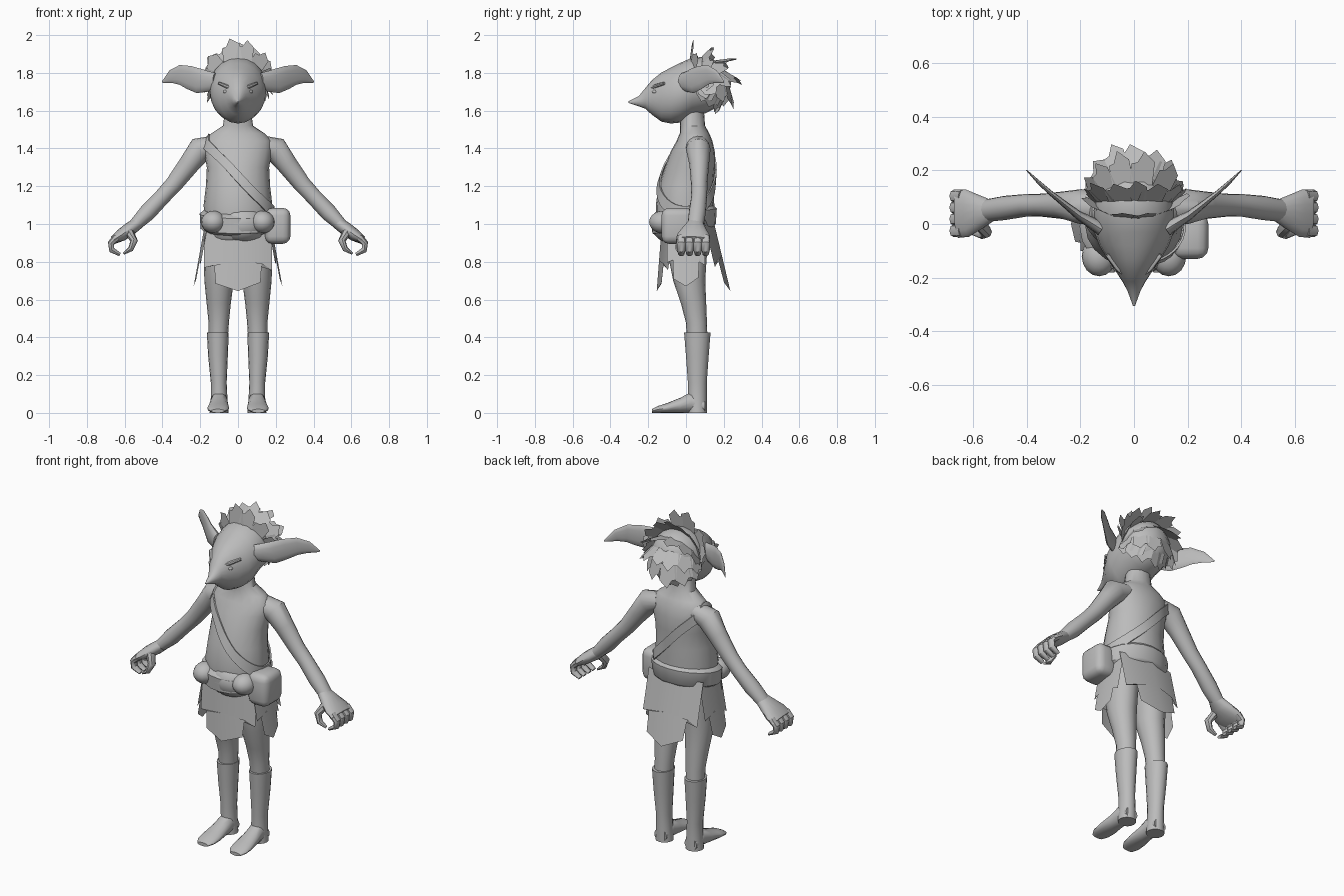
import bpy, bmesh, math, random
from mathutils import Vector, Matrix

random.seed(4)
cube = bpy.data.objects.get("Cube")
if cube:
    bpy.data.objects.remove(cube)

grey = bpy.data.materials.new("plain_grey")
grey.use_nodes = True
grey.diffuse_color = (0.5, 0.5, 0.5, 1)
grey.node_tree.nodes["Principled BSDF"].inputs["Base Color"].default_value = grey.diffuse_color
X, Y, Z = Vector((1, 0, 0)), Vector((0, 1, 0)), Vector((0, 0, 1))


def finish(name, bm, mirror=False, smooth=True):
    """Turn a bmesh into a named object, smooth except at sharp edges."""
    if smooth:
        bmesh.ops.recalc_face_normals(bm, faces=bm.faces)
    for f in bm.faces:
        f.smooth = smooth
    for e in bm.edges:
        e.smooth = len(e.link_faces) == 2 and e.calc_face_angle(0) < 0.75
    mesh = bpy.data.meshes.new(name)
    bm.to_mesh(mesh)
    bm.free()
    mesh.materials.append(grey)
    obj = bpy.data.objects.new(name, mesh)
    bpy.context.collection.objects.link(obj)
    if mirror:
        obj.modifiers.new("Mirror", "MIRROR").use_mirror_merge = False
    return obj


def loft(name, sections, hint, axis=None, n=16, mirror=False, bm=None):
    """Skin elliptical sections (x, y, z, half width, half depth along hint)."""
    own = bm is None
    bm = bm or bmesh.new()
    pts = [Vector(s[:3]) for s in sections]
    rings = []
    for i, s in enumerate(sections):
        t = axis or pts[min(i + 1, len(pts) - 1)] - pts[max(i - 1, 0)]
        t = t.normalized()
        u = hint.cross(t).normalized()
        v = t.cross(u)
        angles = [math.tau * k / n for k in range(n)]
        rings.append([bm.verts.new(pts[i] + u * s[3] * math.cos(a) + v * s[4] * math.sin(a))
                      for a in angles])
    for a, b in zip(rings, rings[1:]):
        for k in range(n):
            bm.faces.new((a[k], a[(k + 1) % n], b[(k + 1) % n], b[k]))
    bm.faces.new(rings[0])
    bm.faces.new(rings[-1])
    if own:
        return finish(name, bm, mirror)


def ball(name, centre, radii, mirror=False):
    bm = bmesh.new()
    bmesh.ops.create_uvsphere(bm, u_segments=16, v_segments=10, radius=1,
                              matrix=Matrix.Translation(centre) @ Matrix.Diagonal((*radii, 1)))
    return finish(name, bm, mirror)


# Torso with neck, and the hanging belly
torso = [(0, 0, .88, .11, .09), (0, -.01, .93, .16, .135), (0, -.01, 1, .175, .15),
         (0, -.005, 1.1, .182, .155), (0, 0, 1.2, .17, .145), (0, .02, 1.3, .165, .132),
         (0, .035, 1.38, .18, .118), (0, .045, 1.44, .18, .095), (0, .045, 1.48, .14, .078),
         (0, .035, 1.52, .08, .066), (0, .03, 1.6, .068, .065)]
loft("torso", torso, Y, Z, 20)
ball("belly", (.02, -.085, 1.0), (.13, .1, .1))

# Head tapering forward to a long pointed nose
loft("head", [(0, -.305, 1.645, .004, .004), (0, -.25, 1.65, .024, .027),
              (0, -.215, 1.665, .043, .055), (0, -.18, 1.67, .066, .092),
              (0, -.13, 1.672, .1, .13), (0, -.08, 1.68, .13, .148),
              (0, -.03, 1.695, .148, .158), (0, .03, 1.725, .15, .155),
              (0, .1, 1.735, .145, .15), (0, .17, 1.74, .115, .12),
              (0, .215, 1.74, .05, .06)], Z, Y, 20)
ball("eyes", (.058, -.163, 1.7), (.02, .017, .012), True)
loft("brows", [(.02, -.2, 1.712, .006, .006), (.06, -.165, 1.728, .012, .011),
               (.1, -.115, 1.745, .008, .008)], Z, n=8, mirror=True)

# Long leaf-shaped ears sweeping back
loft("ears", [(.12, -.02, 1.755, .025, .045), (.16, .005, 1.755, .022, .055),
              (.21, .035, 1.758, .016, .066), (.26, .075, 1.776, .012, .062),
              (.31, .115, 1.79, .009, .052), (.355, .155, 1.78, .007, .035),
              (.4, .2, 1.752, .002, .005)], Z, n=12, mirror=True)

# Hair: overlapping pointed plates in rows from brow to nape
bm = bmesh.new()
skull = Vector((0, .08, 1.74))
for row, (theta, lift, length) in enumerate([(66, .85, .12), (92, .75, .12), (120, .62, .13),
                                             (150, .5, .13), (182, .32, .13), (212, .15, .11)]):
    th = math.radians(theta)
    for k in range(6 + row % 2):
        phi = math.radians(-75 + 150 * k / (5 + row % 2) + random.uniform(-5, 5))
        d = Vector((math.sin(phi), -math.cos(phi) * math.cos(th), math.cos(phi) * math.sin(th)))
        flow = Vector((0, math.sin(th), math.cos(th)))
        side = d.cross(flow).normalized()
        base = skull + d * .14
        reach = flow * math.sqrt(1 - lift ** 2) + d * lift
        reach *= length * random.uniform(.8, 1.05) * (.65 + .35 * math.cos(phi))
        w = random.uniform(.04, .052)
        shape = [base - side * w, base - side * w + reach * .7, base + reach,
                 base + side * w * .5 + reach * .65, base + side * w + reach * .6,
                 base + side * w]
        for p in shape:
            p.z = min(p.z, 2)
        bm.faces.new([bm.verts.new(p) for p in shape])
finish("hair", bm, smooth=False)

# Arms, curled hands and thumbs
loft("arms", [(.12, .06, 1.42, .05, .06), (.2, .065, 1.395, .068, .065),
              (.26, .07, 1.315, .055, .052), (.34, .07, 1.21, .046, .043),
              (.4, .07, 1.145, .043, .042), (.48, .06, 1.06, .045, .045),
              (.55, .05, .99, .033, .042)], Y, mirror=True)
loft("palms", [(.53, .05, 1.005, .033, .04), (.57, .045, .975, .036, .062),
               (.62, .04, .94, .033, .088), (.66, .038, .915, .022, .09)], Y, mirror=True)
bm = bmesh.new()
for y in (-.025, .018, .062, .104):
    loft("", [(.64, y, .93, .022, .024), (.672, y, .898, .018, .024),
              (.668, y, .862, .016, .022), (.625, y, .838, .009, .016)], Y, n=8, bm=bm)
finish("fingers", bm, True)
loft("thumbs", [(.575, 0, .955, .024, .026), (.55, -.03, .91, .02, .024),
                (.568, -.038, .868, .015, .018), (.605, -.03, .843, .006, .01)],
     Y, n=8, mirror=True)

# Legs, boots and feet
loft("legs", [(.09, .01, .95, .085, .11), (.098, .01, .8, .083, .098),
              (.1, .017, .7, .078, .085), (.102, .04, .58, .064, .067),
              (.102, .055, .48, .054, .056), (.105, .06, .38, .05, .054)],
     Y, Z, mirror=True)
loft("boot_shafts", [(.107, .06, .425, .058, .07), (.106, .06, .3, .052, .06),
                     (.102, .06, .16, .042, .05), (.1, .06, .08, .044, .05),
                     (.1, .06, 0, .05, .05)], Y, Z, mirror=True)
loft("boot_feet", [(.1, .1, .035, .04, .035), (.1, .03, .056, .046, .056),
                   (.102, -.03, .04, .051, .04), (.104, -.1, .026, .058, .026),
                   (.106, -.15, .018, .054, .018), (.107, -.18, .01, .035, .01)],
     Z, Y, mirror=True)

# Belt rising towards the back, with bulges and a hip pouch
loft("belt", [(0, -.005, .96, .175, .15), (0, -.01, .975, .198, .17),
              (0, -.01, 1.055, .203, .175), (0, -.005, 1.075, .18, .155)],
     Y, Vector((0, -.15, 1)), 20)
ball("belt_bulges", (.13, -.12, 1.01), (.065, .075, .06), True)
bm = bmesh.new()
bmesh.ops.create_cube(bm, size=1, matrix=Matrix.Translation((.21, -.045, .99)) @
                      Matrix.Diagonal((.135, .17, .19, 1)))
bmesh.ops.bevel(bm, geom=bm.edges[:], offset=.04, segments=3, profile=.5, affect="EDGES")
finish("hip_pouch", bm)

# Diagonal strap from right shoulder to left hip, hugging the torso
def torso_at(z):
    for a, b in zip(torso, torso[1:]):
        if a[2] <= z <= b[2]:
            f = (z - a[2]) / (b[2] - a[2])
            return [p + (q - p) * f for p, q in zip(a, b)]


bm = bmesh.new()
loop = []
for k in range(40):
    a = math.tau * k / 40
    pair = []
    for dz in (-.035, .035):
        s = torso_at(1.25 - .19 * math.cos(a) + dz)
        pair.append(bm.verts.new((s[0] + (s[3] + .004) * math.cos(a),
                                  s[1] + (s[4] + .004) * math.sin(a), s[2])))
    loop.append(pair)
for p, q in zip(loop, loop[1:] + loop[:1]):
    bm.faces.new((p[0], q[0], q[1], p[1]))
strap = finish("chest_strap", bm)
solid = strap.modifiers.new("Thickness", "SOLIDIFY")
solid.thickness, solid.offset = .008, 1

# Ragged loincloth flaps: (name, facing angle, half width, top, bottom, radius top and bottom)
rag = [(-1, 1), (-1, .38), (-.7, .42), (-.66, .12), (0, 0), (.66, .14), (.7, .45), (1, .34), (1, 1)]
for name, angle, w, top, low, r0, r1 in [
        ("front_flap", -90, .18, .97, .645, .13, .155),
        ("back_flap", 90, .18, 1.02, .645, .145, .235),
        ("left_flap", 0, .1, 1.0, .67, .175, .235),
        ("right_flap", 180, .1, 1.0, .67, .175, .235)]:
    a = math.radians(angle)
    out, side = Vector((math.cos(a), math.sin(a), 0)), Vector((-math.sin(a), math.cos(a), 0))
    bm = bmesh.new()

    def place(s, t):
        r = r1 + (r0 - r1) * t - 1.6 * (s * w) ** 2
        return bm.verts.new(out * r + side * s * w + Z * (low + (top - low) * t))

    edge = [place(s, t) for s, t in rag] + [place(0, 1)]
    hub = place(0, .5)
    for p, q in zip(edge, edge[1:] + edge[:1]):
        bm.faces.new((hub, p, q))
    finish(name, bm)
